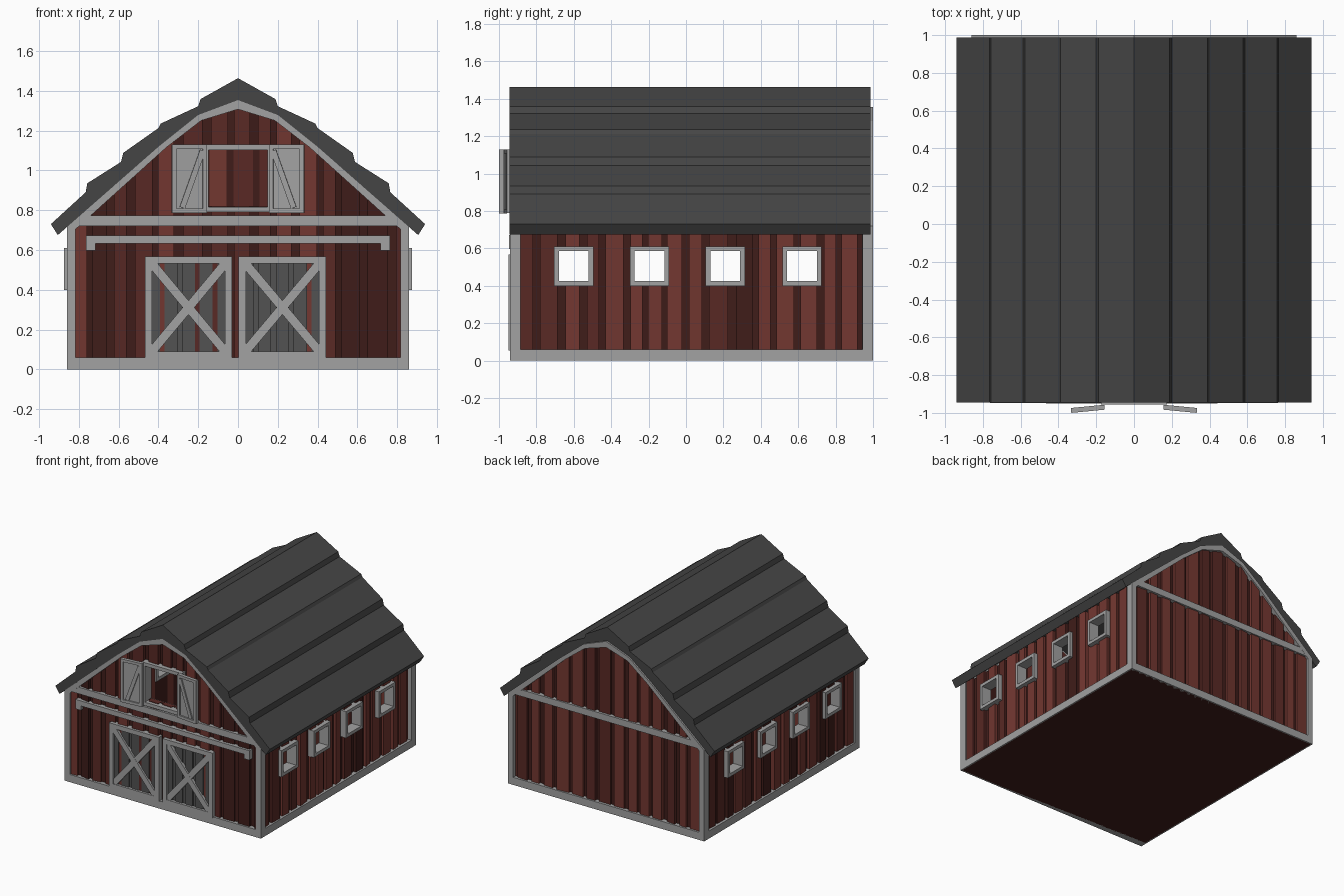
import bpy, bmesh, math, random
from mathutils import Matrix

if "Cube" in bpy.data.objects:
    bpy.data.objects.remove(bpy.data.objects["Cube"])
random.seed(4)

def mat(name, r, g, b):
    m = bpy.data.materials.new(name)
    m.diffuse_color = (r, g, b, 1)
    m.use_nodes = True
    m.node_tree.nodes["Principled BSDF"].inputs["Base Color"].default_value = m.diffuse_color
    return m

TRIM = mat("trim_grey", .36, .36, .36)
ROOF = mat("roof_slate", .06, .06, .06)
DOOR = mat("door_grey", .085, .085, .085)
REDS = [mat("red_light", .17, .038, .03), mat("red_mid", .10, .022, .018),
        mat("red_dark", .05, .012, .01)]

def prism(bm, a, b, m=0):
    va, vb = [bm.verts.new(p) for p in a], [bm.verts.new(p) for p in b]
    n = len(a)
    faces = [bm.faces.new(va), bm.faces.new(vb[::-1])]
    faces += [bm.faces.new((va[i], vb[i], vb[(i + 1) % n], va[(i + 1) % n])) for i in range(n)]
    for f in faces:
        f.material_index = m

def xz(bm, poly, y0, y1, m=0):
    prism(bm, [(x, y0, z) for x, z in poly], [(x, y1, z) for x, z in poly], m)

def box(bm, x0, x1, y0, y1, z0, z1, m=0):
    xz(bm, [(x0, z0), (x1, z0), (x1, z1), (x0, z1)], y0, y1, m)

def brace(bm, p, q, w, y0, y1, m=0):
    dx, dz = q[0] - p[0], q[1] - p[1]
    l = math.hypot(dx, dz)
    nx, nz = -dz / l * w / 2, dx / l * w / 2
    xz(bm, [(p[0] + nx, p[1] + nz), (q[0] + nx, q[1] + nz),
            (q[0] - nx, q[1] - nz), (p[0] - nx, p[1] - nz)], y0, y1, m)

def frame(bm, x0, x1, z0, z1, w, y0, y1, m=0):
    box(bm, x0, x0 + w, y0, y1, z0, z1, m)
    box(bm, x1 - w, x1, y0, y1, z0, z1, m)
    box(bm, x0 + w, x1 - w, y0, y1, z0, z0 + w, m)
    box(bm, x0 + w, x1 - w, y0, y1, z1 - w, z1, m)

def finish(name, bm, mats, matrix=None):
    bmesh.ops.recalc_face_normals(bm, faces=bm.faces)
    me = bpy.data.meshes.new(name)
    if matrix:
        bm.transform(matrix)
    bm.to_mesh(me)
    bm.free()
    for m in mats:
        me.materials.append(m)
    ob = bpy.data.objects.new(name, me)
    bpy.context.collection.objects.link(ob)
    return ob

# Gable outline, right half from base to ridge
OUT = [(.86, 0), (.86, .72), (.40, 1.12), (.20, 1.28), (0, 1.355)]
INN = [(.815, .06), (.815, .705), (.36, 1.115), (.185, 1.25), (0, 1.307)]

def mirrored(half):
    return half + [(-x, z) for x, z in half[-2::-1]]

def gable_top(u):
    u = abs(u)
    for (x0, z0), (x1, z1) in zip(OUT[1:], OUT[2:]):
        if x1 <= u <= x0:
            return z1 + (z0 - z1) * (u - x1) / (x0 - x1) - .02
    return .70

# Plank walls: uneven boards with narrow recessed strips, cut around openings
def plank_wall(name, place, u0, u1, top, holes=(), cuts=()):
    bm = bmesh.new()
    cuts = set(cuts) | {e for h in holes for e in h[:2]}
    u, wide = u0, True
    while u < u1 - 1e-4:
        w = random.uniform(.06, .105) if wide else random.uniform(.025, .045)
        e = min(u + w, u1)
        base = .014 if wide else .034
        da, db = base + random.uniform(-.005, .008), base + random.uniform(-.005, .008)
        m = random.choice([0, 0, 1, 1, 2]) if wide else 2
        pts = [u] + sorted(c for c in cuts if u < c < e) + [e]
        for a, b in zip(pts, pts[1:]):
            d = [da + (db - da) * (t - u) / (e - u) for t in (a, b)]
            spans = [(.02, .02, top(a), top(b))]
            for h in holes:
                if h[0] - 1e-5 <= a and b <= h[1] + 1e-5:
                    spans = [(.02, .02, h[2], h[2]), (h[3], h[3], top(a), top(b))]
            for za, zb, ta, tb in spans:
                prism(bm, [place(a, d[0], za), place(b, d[1], zb), place(b, d[1], tb), place(a, d[0], ta)],
                      [place(a, .06, za), place(b, .06, zb), place(b, .06, tb), place(a, .06, ta)], m)
        u, wide = e, not wide
    return finish(name, bm, REDS)

kinks = [-.4, -.2, 0, .2, .4]
LOFT = (-.155, .155, .82, 1.11)
WIN_Y = [-.60, -.195, .21, .62]
wins = [(y - .085, y + .085, .42, .59) for y in WIN_Y]
plank_wall("front_planks", lambda u, d, z: (u, -.94 + d, z), -.83, .83, gable_top, [LOFT], kinks)
plank_wall("back_planks", lambda u, d, z: (u, 1 - d, z), -.83, .83, gable_top, (), kinks)
for s, n in ((1, "right"), (-1, "left")):
    plank_wall(n + "_planks", lambda u, d, z: (s * (.86 - d), u, z), -.91, .97, lambda u: .73, wins)

# Floor slab
bm = bmesh.new()
box(bm, -.85, .85, -.93, .99, 0, .025)
finish("floor", bm, [REDS[2]])

# Gable trim frames front and back, with tie beam
for n, y0, y1 in (("front_trim", -.942, -.885), ("back_trim", .943, 1.0)):
    bm = bmesh.new()
    o, i = mirrored(OUT), mirrored(INN)
    for k in range(len(o)):
        j = (k + 1) % len(o)
        xz(bm, [o[k], o[j], i[j], i[k]], y0, y1)
    box(bm, -.80, .80, y0 + .001, y1 - .001, .72, .772)
    finish(n, bm, [TRIM])

# Side sills
bm = bmesh.new()
for s in (1, -1):
    box(bm, s * .81, s * .86, -.885, .943, 0, .06)
finish("side_sills", bm, [TRIM])

# Side windows: outer casing plus deep lining
bm = bmesh.new()
turn = Matrix.Rotation(math.pi / 2, 4, 'Z')
for y in WIN_Y:
    for d0, d1 in ((-.875, -.79), (.79, .875)):
        frame(bm, y - .105, y + .105, .40, .61, .025, d0, d1)
finish("window_frames", bm, [TRIM], turn)

# Stepped roof with thickness
bm = bmesh.new()
top = [(.94, .73), (.765, .89), (.757, .935), (.588, 1.042), (.576, 1.088), (.40, 1.212),
       (.388, 1.235), (.20, 1.322), (.188, 1.358), (0, 1.463)]
under = [(.905, .675), (.40, 1.118), (.20, 1.278), (0, 1.353)]
for s in (1, -1):
    xz(bm, [(s * x, z) for x, z in top + under[::-1]], -.944, .987)
bmesh.ops.remove_doubles(bm, verts=bm.verts, dist=1e-5)
bmesh.ops.delete(bm, geom=[f for f in bm.faces if all(abs(v.co.x) < 1e-5 for v in f.verts)],
                 context='FACES_ONLY')
finish("roof", bm, [ROOF])

# Barn doors: boards, border and crossed braces
for n, x0, x1 in (("left_door", -.467, -.03), ("right_door", .003, .443)):
    bm = bmesh.new()
    w = (x1 - x0 - .04) / 9
    for k in range(9):
        a = x0 + .02 + k * w
        box(bm, a + (.01 if k % 2 else -.01) * (k > 0), a + w + (-.01 if k % 2 else .01) * (k < 8),
            -.932 + .008 * (k % 2), -.90, .06, .555, 1)
    frame(bm, x0, x1, .055, .567, .036, -.949, -.90)
    p, q = (x0 + .03, .085), (x1 - .03, .537)
    brace(bm, p, q, .045, -.946, -.92)
    brace(bm, (p[0], q[1]), (q[0], p[1]), .045, -.947, -.92)
    finish(n, bm, [TRIM, DOOR])

# Sliding door rail with end stops
bm = bmesh.new()
xz(bm, [(-.763, .597), (-.715, .597), (-.715, .632), (.715, .632), (.715, .597),
        (.763, .597), (.763, .672), (-.763, .672)], -.947, -.91)
finish("door_rail", bm, [TRIM])

# Loft opening frame
bm = bmesh.new()
frame(bm, -.175, .175, .79, 1.13, .027, -.956, -.87)
finish("loft_frame", bm, [TRIM])

# Loft shutters, swung slightly open
for s, n in ((1, "right_shutter"), (-1, "left_shutter")):
    bm = bmesh.new()
    frame(bm, 0, .178, .787, 1.13, .022, -.013, .013)
    box(bm, .01, .168, -.002, .008, .80, 1.12)
    brace(bm, (.022, 1.10), (.125, .812), .028, -.012, .0)
    if s < 0:
        bm.transform(Matrix.Scale(-1, 4, (1, 0, 0)))
    finish(n, bm, [TRIM],
           Matrix.Translation((s * .156, -.970, 0)) @ Matrix.Rotation(-s * math.radians(5.5), 4, 'Z'))
